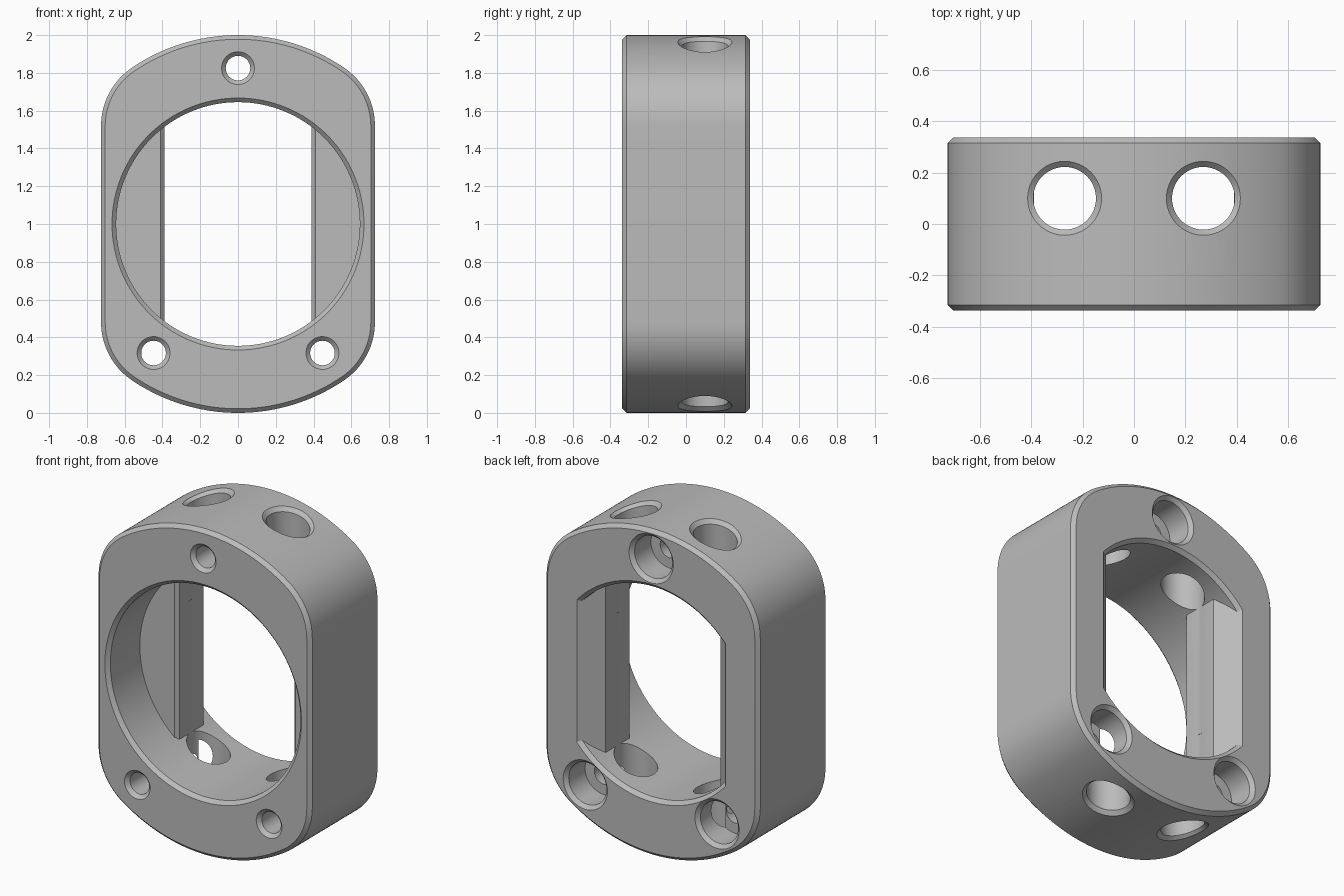
import bpy
import bmesh
from math import sin, cos, atan2, sqrt, pi, radians
from mathutils import Vector

old = bpy.data.objects.get("Cube")
if old:
    bpy.data.objects.remove(old, do_unlink=True)

HALF = 0.3375      # half depth
C = 0.022          # chamfer size
MID = 1.0          # height of the bore axis

grey = bpy.data.materials.new("machined grey")
grey.use_nodes = True
grey.diffuse_color = (0.5, 0.5, 0.5, 1)
grey.node_tree.nodes["Principled BSDF"].inputs["Base Color"].default_value = (0.5, 0.5, 0.5, 1)


def loft(name, rings):
    """Closed solid skinned through rings of equal point count."""
    bm = bmesh.new()
    loops = [[bm.verts.new(p) for p in ring] for ring in rings]
    n = len(loops[0])
    for a, b in zip(loops, loops[1:]):
        for i in range(n):
            j = (i + 1) % n
            bm.faces.new((a[i], a[j], b[j], b[i]))
    bm.faces.new(loops[0])
    bm.faces.new(loops[-1])
    bmesh.ops.recalc_face_normals(bm, faces=bm.faces)
    mesh = bpy.data.meshes.new(name)
    bm.to_mesh(mesh)
    bm.free()
    mesh.materials.append(grey)
    obj = bpy.data.objects.new(name, mesh)
    bpy.context.collection.objects.link(obj)
    return obj


def turned(name, profile, x=0, z=MID, n=48):
    """Solid turned about an axis along y; profile is (radius, y)."""
    angles = [2 * pi * i / n for i in range(n)]
    return loft(name, [[(x + r * cos(t), y, z + r * sin(t)) for t in angles] for r, y in profile])


def combine(target, tool, operation):
    bpy.context.view_layer.objects.active = target
    mod = target.modifiers.new("cut", "BOOLEAN")
    mod.operation = operation
    mod.solver = "EXACT"
    mod.object = tool
    bpy.ops.object.modifier_apply(modifier=mod.name)
    bpy.data.objects.remove(tool, do_unlink=True)


def outline(inset, y):
    """Large circle trimmed by two flat sides, with rounded corners."""
    side, fillet, big = 0.725, 0.37, 1.0
    cx = side - fillet
    cz = sqrt((big - fillet) ** 2 - cx ** 2)
    turn = atan2(cz, cx)
    quarter = []
    for i in range(13):
        t = turn * i / 12
        quarter.append((cx + (fillet - inset) * cos(t), cz + (fillet - inset) * sin(t)))
    for i in range(1, 17):
        t = turn + (pi / 2 - turn) * i / 16
        quarter.append(((big - inset) * cos(t), (big - inset) * sin(t)))
    top = quarter + [(-x, z) for x, z in quarter[-2::-1]]
    ring = top + [(-x, -z) for x, z in top]
    return [(x, y, MID + z) for x, z in ring]


# Chamfered outer body
body = loft("clamp_body", [outline(C, -HALF), outline(0, C - HALF),
                           outline(0, HALF - C), outline(C, HALF)])

# Round bore narrowed at the back by two side lands
R = 0.645
bore = turned("bore_cutter", [(R + 2 * C, -HALF - C), (R, C - HALF),
                              (R, HALF - C), (R + 2 * C, HALF + C)], n=128)


def slot_ring(w, y):
    return [(-w, y, 0), (w, y, 0), (w, y, 2), (-w, y, 2)]


slot = loft("slot_cutter", [slot_ring(w, y) for w, y in (
    (0.9, -0.5), (0.9, -0.03), (0.41, -0.03), (0.39, -0.01),
    (0.39, HALF - 0.115), (0.505, HALF), (0.605, HALF + 0.1))])
combine(bore, slot, "INTERSECT")
combine(body, bore, "DIFFERENCE")

# Counterbored screw holes
r, head, floor = 0.065, 0.128, HALF - 0.18
for x, z in ((0, 1.825), (-0.447, 0.317), (0.447, 0.317)):
    hole = turned("screw_cutter", [(r + 2 * C, -HALF - C), (r, C - HALF), (r, floor),
                                   (head, floor), (head, HALF - C), (head + 2 * C, HALF + C)], x, z)
    combine(body, hole, "DIFFERENCE")

# Cross holes through top and bottom, chamfers following the curved surface
for x0 in (-0.27, 0.27):
    for up in (1, -1):
        rings = []
        for rad, lift in ((0.122, None), (0.122, -C), (0.122 + 2 * C, C)):
            ring = []
            for i in range(48):
                t = 2 * pi * i / 48
                x, y = x0 + rad * cos(t), 0.1 + rad * sin(t)
                h = 0.3 if lift is None else sqrt(1 - x * x) + lift
                ring.append((x, y, MID + up * h))
            rings.append(ring)
        combine(body, loft("cross_cutter", rings), "DIFFERENCE")

# Smooth curved walls, keep machined edges crisp
bpy.ops.object.select_all(action="DESELECT")
body.select_set(True)
bpy.context.view_layer.objects.active = body
bpy.ops.object.shade_smooth_by_angle(angle=radians(25))
